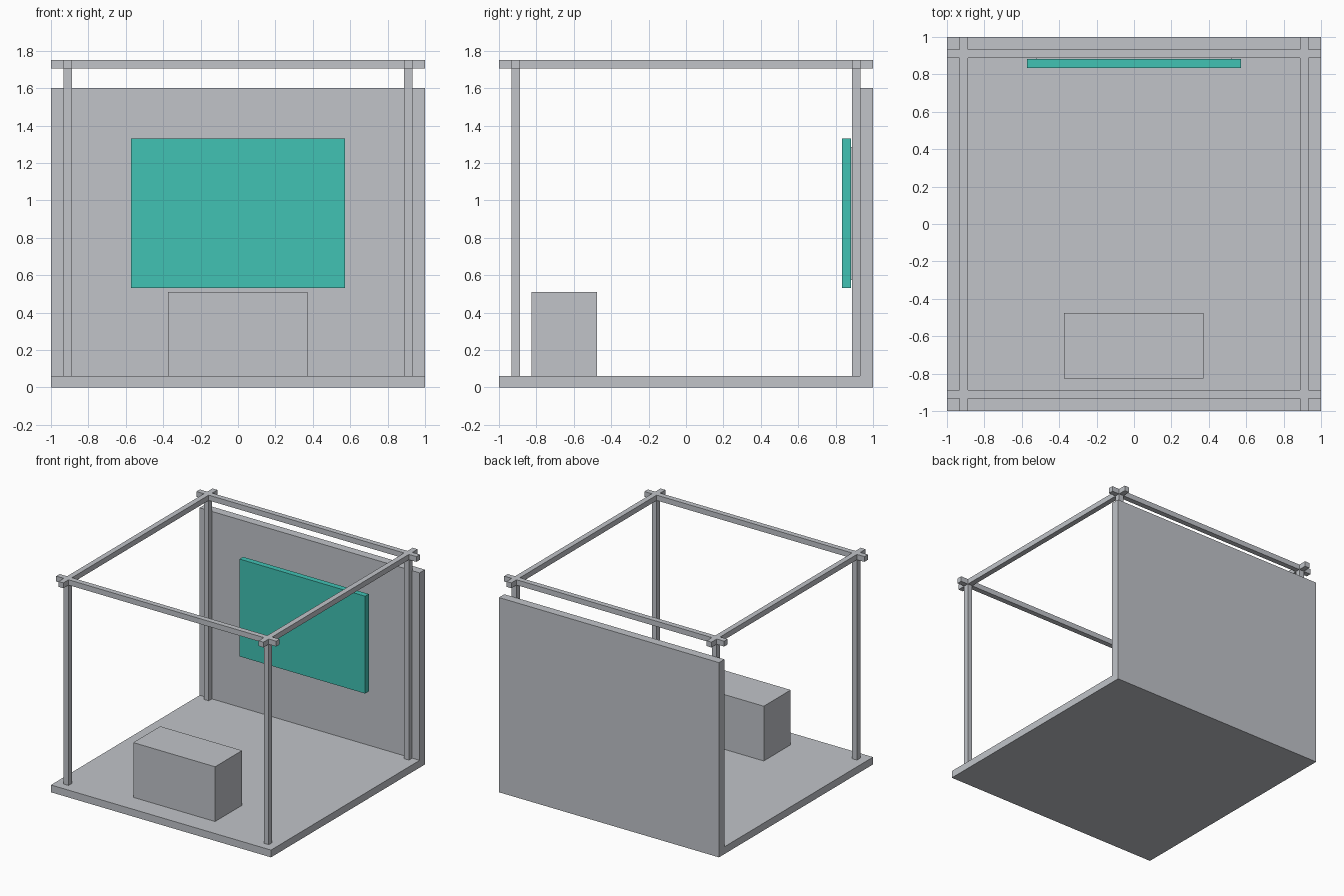
import bpy

if "Cube" in bpy.data.objects:
    bpy.data.objects.remove(bpy.data.objects["Cube"], do_unlink=True)


def make_material(name, rgb):
    mat = bpy.data.materials.new(name)
    mat.use_nodes = True
    mat.diffuse_color = (*rgb, 1)
    mat.node_tree.nodes["Principled BSDF"].inputs["Base Color"].default_value = (*rgb, 1)
    return mat


grey = make_material("light grey", (0.533, 0.552, 0.584))
teal = make_material("teal", (0.053, 0.539, 0.456))


def box(name, x, y, z, mat=grey):
    """Box from its (low, high) range on each axis."""
    bpy.ops.mesh.primitive_cube_add(size=1, location=[sum(r) / 2 for r in (x, y, z)])
    ob = bpy.context.object
    ob.name = name
    ob.scale = [r[1] - r[0] for r in (x, y, z)]
    bpy.ops.object.transform_apply(location=False, rotation=False, scale=True)
    ob.data.materials.append(mat)
    return ob


FULL = (-1, 1)
FLOOR_TOP, BEAM_BOTTOM, TOP = 0.06, 1.706, 1.75
WALL_FRONT = 0.93


def bar(sign):
    """Range covered by a frame bar on the given side."""
    return tuple(sorted((sign * 0.888, sign * 0.932)))


# Floor and back wall
box("floor", FULL, FULL, (0, FLOOR_TOP))
box("back_wall", FULL, (WALL_FRONT, 1), (0, 1.6))

# Counter near the front
box("counter", (-0.373, 0.371), (-0.827, -0.477), (FLOOR_TOP, 0.51))

# Screen and its wall mount
box("screen", (-0.571, 0.571), (0.835, 0.882), (0.53, 1.33), teal)
box("screen_mount", (-0.52, 0.52), (0.882, WALL_FRONT), (0.575, 1.285))

# Open frame: corner posts and crossing top beams
for side, sx in (("right", -1), ("left", 1)):
    for end, sy in (("front", -1), ("back", 1)):
        box(f"{end}_{side}_post", bar(sx), bar(sy), (FLOOR_TOP, BEAM_BOTTOM))
    box(f"{side}_beam", bar(sx), FULL, (BEAM_BOTTOM, TOP))
for end, sy in (("front", -1), ("back", 1)):
    box(f"{end}_beam", FULL, bar(sy), (BEAM_BOTTOM, TOP))
